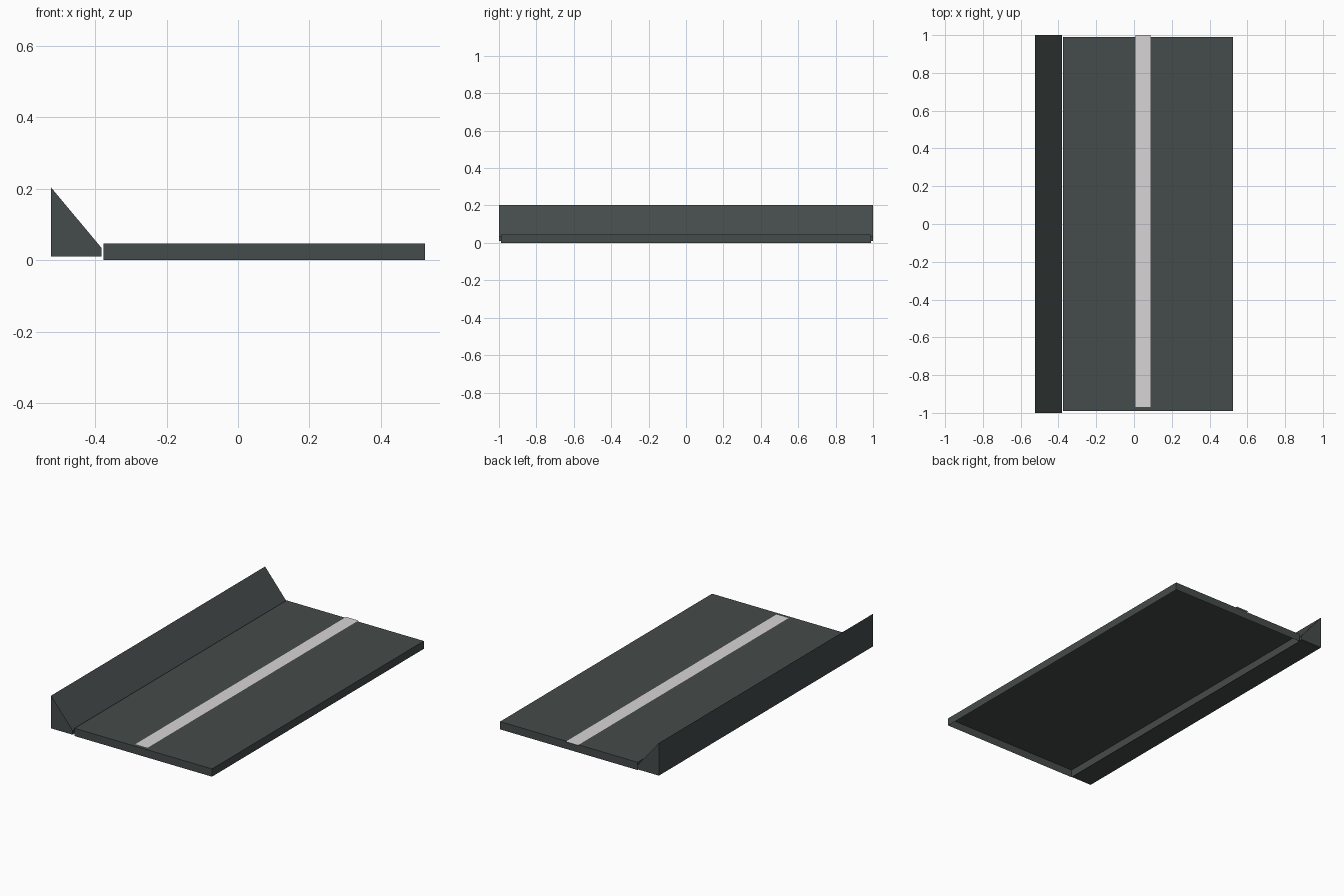
import bpy, bmesh

cube = bpy.data.objects.get("Cube")
if cube:
    bpy.data.objects.remove(cube, do_unlink=True)


def material(name, rgb):
    mat = bpy.data.materials.new(name)
    mat.use_nodes = True
    mat.diffuse_color = (*rgb, 1)
    mat.node_tree.nodes["Principled BSDF"].inputs["Base Color"].default_value = (*rgb, 1)
    return mat


def extrude_profile(name, profile, y0, y1, mat, drop_below=False):
    """Sweep a closed x-z profile along y; optionally leave the underside open."""
    bm = bmesh.new()
    face = bm.faces.new([bm.verts.new((x, y0, z)) for x, z in profile])
    swept = bmesh.ops.extrude_face_region(bm, geom=[face], use_keep_orig=True)
    verts = [v for v in swept["geom"] if isinstance(v, bmesh.types.BMVert)]
    bmesh.ops.translate(bm, verts=verts, vec=(0, y1 - y0, 0))
    bmesh.ops.recalc_face_normals(bm, faces=bm.faces)
    if drop_below:
        under = [f for f in bm.faces if f.normal.z < -0.9]
        bmesh.ops.delete(bm, geom=under, context='FACES_ONLY')
    return finish(name, bm, mat)


def finish(name, bm, mat):
    mesh = bpy.data.meshes.new(name)
    bm.to_mesh(mesh)
    bm.free()
    mesh.materials.append(mat)
    obj = bpy.data.objects.new(name, mesh)
    bpy.context.collection.objects.link(obj)
    return obj


asphalt = material("dark_slate_grey", (0.06, 0.072, 0.07))
paint = material("pale_grey_paint", (0.68, 0.665, 0.66))

# Road slab, open underneath
TOP = 0.046
extrude_profile("road_slab", [(-0.376, 0), (0.523, 0), (0.523, TOP), (-0.376, TOP)],
                -0.99, 0.99, asphalt, drop_below=True)

# Sloped bank along one side
extrude_profile("side_bank", [(-0.523, 0.01), (-0.382, 0.01), (-0.382, 0.034), (-0.523, 0.203)],
                -1, 1, asphalt)

# Painted lane line, a flat sheet overhanging the back edge
bm = bmesh.new()
bm.faces.new([bm.verts.new((x, y, TOP + 0.001))
              for x, y in ((0.008, -0.97), (0.088, -0.97), (0.088, 1), (0.008, 1))])
finish("lane_line", bm, paint)
